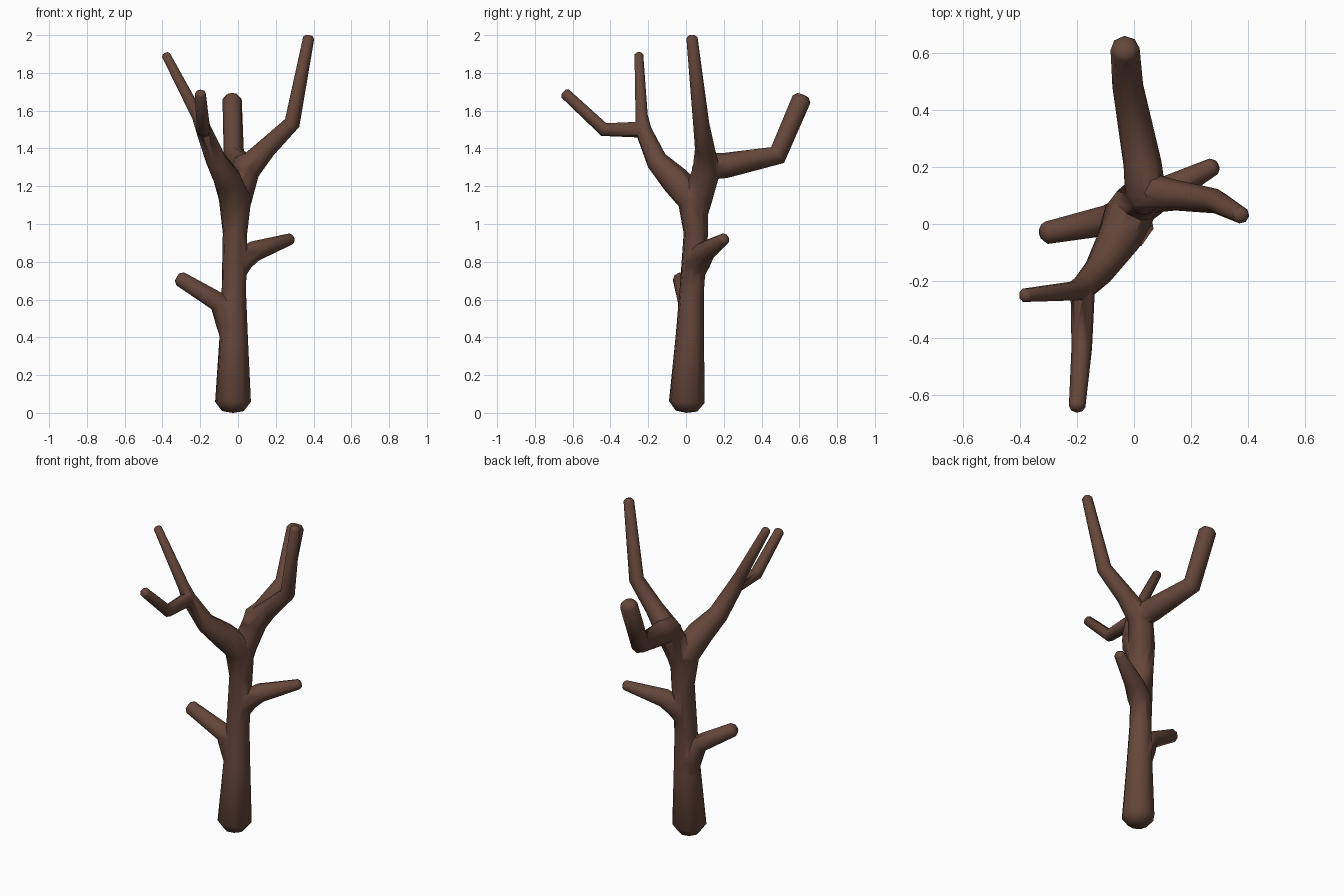
import bpy, bmesh
from math import cos, sin, pi, radians
from mathutils import Vector

if "Cube" in bpy.data.objects:
    bpy.data.objects.remove(bpy.data.objects["Cube"])

SIDES = 8
bark = bpy.data.materials.new("bark")
bark.diffuse_color = (0.13, 0.062, 0.043, 1)
bark.use_nodes = True
bark.node_tree.nodes["Principled BSDF"].inputs["Base Color"].default_value = bark.diffuse_color


def limb(name, path):
    """Closed eight-sided tapered tube through (x, y, z, radius) points, with blunt caps."""
    pts = [Vector(p[:3]) for p in path]
    rad = [p[3] for p in path]
    d0 = (pts[1] - pts[0]).normalized()
    d1 = (pts[-1] - pts[-2]).normalized()
    start, end = pts[0].copy(), pts[-1].copy()
    # blunt ends: full ring set back a little, small ring near the tip
    pts[0], pts[-1] = start + d0 * rad[0] * 0.6, end - d1 * rad[-1] * 0.5
    pts = [start + d0 * rad[0] * 0.1] + pts + [end - d1 * rad[-1] * 0.08]
    rad = [rad[0] * 0.6] + rad + [rad[-1] * 0.62]

    bm = bmesh.new()
    rings, prev, quat = [], d0, d0.to_track_quat('Z', 'Y')
    for i, (p, r) in enumerate(zip(pts, rad)):
        a = (p - pts[i - 1]).normalized() if i else d0
        b = (pts[i + 1] - p).normalized() if i < len(pts) - 1 else d1
        t = (a + b).normalized()
        quat = prev.rotation_difference(t) @ quat
        prev = t
        rings.append([bm.verts.new(p + quat @ Vector((r * cos(2 * pi * k / SIDES),
                                                      r * sin(2 * pi * k / SIDES), 0)))
                      for k in range(SIDES)])
    for lo, hi in zip(rings, rings[1:]):
        for k in range(SIDES):
            n = (k + 1) % SIDES
            bm.faces.new((lo[k], lo[n], hi[n], hi[k]))
    for ring, tip in ((rings[0], start), (rings[-1], end)):
        v = bm.verts.new(tip)
        for k in range(SIDES):
            bm.faces.new((ring[k], ring[(k + 1) % SIDES], v))
    bmesh.ops.recalc_face_normals(bm, faces=bm.faces)
    mesh = bpy.data.meshes.new(name)
    bm.to_mesh(mesh)
    bm.free()
    mesh.materials.append(bark)
    obj = bpy.data.objects.new(name, mesh)
    bpy.context.collection.objects.link(obj)
    return obj


# trunk running up into the front left limb
tree = limb("tree", [(-.027, .002, 0, .097), (-.023, .02, .40, .077), (-.022, .03, .64, .066),
                     (-.016, .052, .95, .066), (-.015, .04, 1.13, .088),
                     (-.055, -.06, 1.235, .077), (-.115, -.155, 1.335, .058),
                     (-.18, -.225, 1.495, .045), (-.212, -.235, 1.57, .035),
                     (-.387, -.25, 1.905, .025)])

branches = [
    # right limb, bending upwards
    limb("right_limb", [(-.01, .055, 1.0, .055), (-.005, .06, 1.13, .078), (.045, .11, 1.29, .074),
                        (.15, .10, 1.40, .053), (.287, .08, 1.535, .043), (.377, .03, 2.0, .03)]),
    # thick back limb
    limb("back_limb", [(.03, .04, 1.27, .05), (.04, .11, 1.305, .072), (.03, .21, 1.31, .067),
                       (-.022, .485, 1.365, .054), (-.032, .622, 1.685, .051)]),
    # front twig
    limb("front_twig", [(-.175, -.19, 1.48, .03), (-.18, -.25, 1.5, .042),
                        (-.183, -.435, 1.5, .036), (-.2, -.65, 1.7, .029)]),
    # lower left stub
    limb("left_stub", [(-.03, .022, .36, .055), (-.055, .022, .49, .066), (-.10, .012, .585, .054),
                       (-.323, -.034, .72, .04)]),
    # right stub
    limb("right_stub", [(-.02, .04, .70, .05), (.01, .06, .80, .07), (.085, .10, .855, .057),
                        (.292, .209, .925, .031)]),
]

# merge the branches into one skin
for b in branches:
    bpy.context.view_layer.objects.active = tree
    mod = tree.modifiers.new("join", 'BOOLEAN')
    mod.operation = 'UNION'
    mod.solver = 'EXACT'
    mod.object = b
    bpy.ops.object.modifier_apply(modifier=mod.name)
    bpy.data.objects.remove(b)

bpy.ops.object.select_all(action='DESELECT')
tree.select_set(True)
bpy.context.view_layer.objects.active = tree
bpy.ops.object.shade_smooth_by_angle(angle=radians(60))
